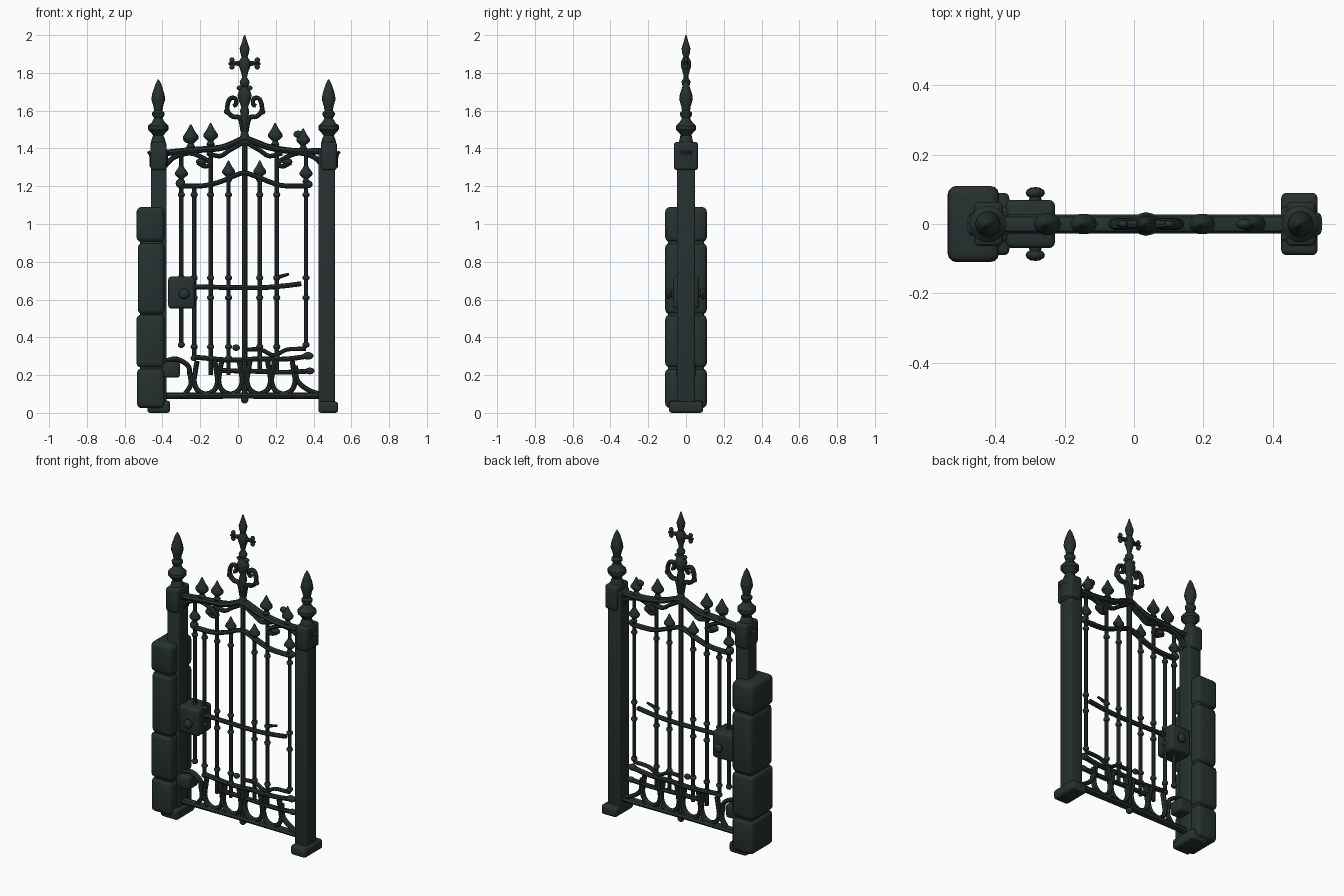
import bpy, bmesh, math
from mathutils import Vector

iron = bpy.data.materials.new("dark_green_iron")
iron.diffuse_color = (0.020, 0.031, 0.029, 1)


def finish(name, bm):
    bmesh.ops.recalc_face_normals(bm, faces=bm.faces)
    me = bpy.data.meshes.new(name)
    bm.to_mesh(me)
    bm.free()
    me.materials.append(iron)
    ob = bpy.data.objects.new(name, me)
    bpy.context.collection.objects.link(ob)
    bpy.ops.object.select_all(action='DESELECT')
    ob.select_set(True)
    bpy.context.view_layer.objects.active = ob
    bpy.ops.object.shade_smooth_by_angle(angle=math.radians(40))
    return ob


def box(name, x0, x1, y, z0, z1, bevel=0.012, y0=None):
    bm = bmesh.new()
    bmesh.ops.create_cube(bm, size=1)
    y0 = -y if y0 is None else y0
    for v in bm.verts:
        v.co = ((x0 + x1) / 2 + v.co.x * (x1 - x0), (y0 + y) / 2 + v.co.y * (y - y0),
                (z0 + z1) / 2 + v.co.z * (z1 - z0))
    bmesh.ops.bevel(bm, geom=bm.edges[:], offset=bevel, segments=3, profile=0.5, affect='EDGES')
    return finish(name, bm)


def skin(bm, rings):
    n = len(rings[0])
    rings = [[bm.verts.new(p) for p in r] for r in rings]
    for a, b in zip(rings, rings[1:]):
        for i in range(n):
            bm.faces.new((a[i], a[(i + 1) % n], b[(i + 1) % n], b[i]))
    bm.faces.new(rings[0])
    bm.faces.new(rings[-1])


def lathe(name, x, profile, n=12, flat=1.0):
    """profile = (radius, z) pairs turned about the vertical line at x"""
    bm = bmesh.new()
    skin(bm, [[(x + r * math.cos(2 * math.pi * i / n), flat * r * math.sin(2 * math.pi * i / n), z)
               for i in range(n)] for r, z in profile])
    return finish(name, bm)


def rod(name, pts, r=0.012, ry=None, tip=None, n=8, steps=6):
    """smooth rod through (x, z) points in the gate plane"""
    ry, tip = ry or r, tip or r
    p = [Vector(q) for q in pts]
    p = [2 * p[0] - p[1]] + p + [2 * p[-1] - p[-2]]
    path = []
    for i in range(1, len(p) - 2):
        a, b, c, d = p[i - 1:i + 3]
        for k in range(steps):
            t = k / steps
            path.append(0.5 * (2 * b + (c - a) * t + (2 * a - 5 * b + 4 * c - d) * t * t
                               + (3 * b - a - 3 * c + d) * t ** 3))
    path.append(p[-2])
    rings = []
    for i, c in enumerate(path):
        d = (path[min(i + 1, len(path) - 1)] - path[max(i - 1, 0)]).normalized()
        f = i / (len(path) - 1)
        s = 1 + (tip / r - 1) * f
        rings.append([(c.x - d.y * r * s * math.cos(w), ry * s * math.sin(w), c.y + d.x * r * s * math.cos(w))
                      for w in (2 * math.pi * k / n for k in range(n))])
    bm = bmesh.new()
    skin(bm, rings)
    return finish(name, bm)


def ball(name, x, z, r, sx=1.0, sy=1.0, sz=1.0, y=0):
    bm = bmesh.new()
    bmesh.ops.create_uvsphere(bm, u_segments=12, v_segments=8, radius=r)
    for v in bm.verts:
        v.co = (x + v.co.x * sx, y + v.co.y * sy, z + v.co.z * sz)
    return finish(name, bm)


# stone pier on the left, four rounded blocks with a thin core
for z0, z1, x0 in ((0.025, 0.235, -0.535), (0.24, 0.52, -0.538), (0.522, 0.90, -0.53), (0.905, 1.09, -0.537)):
    box("pier_block", x0, -0.39, 0.11, z0, z1, 0.025)
box("pier_core", -0.52, -0.40, 0.095, 0.04, 1.06)

# posts, feet and caps
box("left_post", -0.46, -0.378, 0.048, 0.03, 1.40, 0.008)
box("right_post", 0.425, 0.513, 0.048, 0.03, 1.40, 0.008)
box("left_foot", -0.48, -0.36, 0.09, 0, 0.065, 0.015)
box("right_foot", 0.425, 0.53, 0.09, 0, 0.06, 0.015)
for x, side in ((-0.42, "left"), (0.482, "right")):
    box(side + "_post_cap", x - 0.042, x + 0.042, 0.064, 1.285, 1.435, 0.015)
    lathe(side + "_post_finial", x - 0.002, [(0.042, 1.42), (0.035, 1.45), (0.027, 1.468), (0.04, 1.485),
          (0.054, 1.50), (0.054, 1.52), (0.035, 1.538), (0.022, 1.56), (0.032, 1.575), (0.033, 1.588),
          (0.022, 1.60), (0.026, 1.625), (0.037, 1.66), (0.032, 1.69), (0.016, 1.74), (0.003, 1.765)], 14)
    for s in (-1, 1):
        rod(side + "_cap_leaf", [(x + s * 0.035, 1.30), (x + s * 0.04, 1.36), (x + s * 0.055, 1.385)],
            0.012, 0.045, 0.008)

# lock box with knobs, and lower hinge block
box("lock_box", -0.37, -0.228, 0.07, 0.552, 0.722, 0.018)
for s in (-1, 1):
    ball("lock_knob", -0.285, 0.63, 0.028, sy=0.6, y=s * 0.09)
    ball("lock_knob_neck", -0.285, 0.63, 0.018, sy=1.5, y=s * 0.07)
box("lower_hinge", -0.40, -0.307, 0.05, 0.187, 0.272, 0.015)

# arched top rails
rod("top_rail", [(-0.39, 1.375), (-0.25, 1.39), (-0.10, 1.402), (-0.03, 1.425), (0.035, 1.45), (0.10, 1.43),
                 (0.17, 1.405), (0.30, 1.385), (0.45, 1.385)], 0.017, 0.028)
for s, x in ((1, -0.385), (-1, 0.45)):
    rod("top_under_scroll", [(x, 1.31), (x + s * 0.05, 1.355), (x + s * 0.13, 1.375), (x + s * 0.20, 1.35),
                             (x + s * 0.24, 1.32), (x + s * 0.21, 1.305), (x + s * 0.17, 1.325)], 0.014, 0.02, 0.011)
    rod("arch_brace", [(0.035 - s * 0.01, 1.43), (0.035 - s * 0.08, 1.39), (0.035 - s * 0.13, 1.36),
                       (0.035 - s * 0.20, 1.375)], 0.012, 0.018)
    ball("scroll_leaf", x + s * 0.19, 1.33, 0.022, 1.3, 0.9, 0.8)
rod("second_rail", [(-0.305, 1.20), (-0.18, 1.203), (-0.09, 1.225), (-0.02, 1.255), (0.035, 1.27),
                    (0.10, 1.25), (0.17, 1.222), (0.24, 1.203), (0.365, 1.20)], 0.013, 0.02)
ball("second_rail_end", 0.375, 1.21, 0.02)
ball("second_rail_end", -0.305, 1.215, 0.025)

# vertical bars with collars: x, bottom, top
bars = [(-0.30, 0.345, 1.37), (-0.232, 0.28, 1.21), (-0.145, 0.20, 1.41), (-0.05, 0.20, 1.25),
        (0.115, 0.21, 1.25), (0.205, 0.22, 1.40), (0.36, 0.345, 1.38)]
for x, z0, z1 in bars:
    lathe("gate_bar", x, [(0.0115, z0), (0.0115, z1)], 8)
    collars = [1.155, 0.715, 0.61] + ([0.36] if z0 > 0.3 else [0.35, 0.29])
    for zc in collars:
        ball("bar_collar", x, zc, 0.019, sz=0.85)
lathe("centre_bar", 0.035, [(0.015, 0.06), (0.015, 1.45)], 8)
ball("centre_bar_end", 0.035, 0.07, 0.02)

# small spear heads inside the arch
spear = [(0.011, 0), (0.02, 0.015), (0.012, 0.03), (0.034, 0.05), (0.034, 0.062), (0.018, 0.085), (0.003, 0.115)]
for x, z in ((-0.30, 1.21), (-0.05, 1.22), (0.115, 1.22), (0.36, 1.21)):
    lathe("inner_spear", x, [(r, z + h) for r, h in spear], 10, 0.8)

# spear heads along the top rail
for x, z, k in ((-0.25, 1.39, 1.2), (-0.145, 1.405, 1.13), (0.197, 1.405, 1.13), (0.345, 1.385, 1.05)):
    lathe("top_spear", x, [(r * k, z + h * k) for r, h in spear], 10, 0.8)
ball("bent_spear_leaf", 0.318, 1.475, 0.022, 1.1, 0.7, 0.9)
ball("spear_side_leaf", -0.262, 1.45, 0.026, 1.1, 0.8, 0.9)

# central finial with scrolls and leafy cross
cx = 0.035
lathe("centre_finial", cx, [(0.032, 1.43), (0.022, 1.47), (0.016, 1.50), (0.02, 1.56), (0.024, 1.60), (0.018, 1.62),
      (0.03, 1.65), (0.038, 1.68), (0.03, 1.705), (0.015, 1.725), (0.024, 1.74), (0.026, 1.755), (0.013, 1.775),
      (0.018, 1.80), (0.03, 1.835), (0.03, 1.86), (0.016, 1.885), (0.024, 1.91), (0.026, 1.93), (0.014, 1.965),
      (0.003, 2.0)], 12, 0.9)
for s in (-1, 1):
    rod("finial_scroll", [(cx + s * 0.008, 1.49), (cx + s * 0.025, 1.56), (cx + s * 0.065, 1.57),
                          (cx + s * 0.092, 1.605), (cx + s * 0.08, 1.66), (cx + s * 0.05, 1.665),
                          (cx + s * 0.045, 1.635), (cx + s * 0.06, 1.625)], 0.013, 0.018, 0.011)
    ball("scroll_bud", cx + s * 0.095, 1.595, 0.015)
    rod("cross_arm", [(cx, 1.85), (cx + s * 0.05, 1.85), (cx + s * 0.085, 1.848)], 0.016, 0.016, 0.007)
    for dz in (-0.022, 0.022):
        ball("cross_leaf", cx + s * 0.067, 1.85 + dz * 0.8, 0.014, 1, 0.8, 1.1)
    ball("finial_leaf", cx + s * 0.025, 1.72, 0.016, 1.1, 0.8, 0.8)

# middle rail and its broken twig
rod("middle_rail", [(-0.24, 0.668), (-0.05, 0.664), (0.12, 0.663), (0.24, 0.672), (0.335, 0.684)], 0.013, 0.016)
rod("middle_twig", [(0.20, 0.715), (0.235, 0.725), (0.27, 0.735)], 0.012, 0.012, 0.007)

# lower rails with swollen ends
rod("bottom_rail", [(-0.39, 0.09), (0, 0.092), (0.44, 0.09)], 0.017, 0.025)
rod("lower_rail", [(-0.23, 0.295), (-0.05, 0.28), (0.10, 0.285), (0.25, 0.285), (0.385, 0.302)], 0.013, 0.018)
rod("lower_short_rail", [(-0.12, 0.225), (0.10, 0.22), (0.25, 0.215), (0.39, 0.222)], 0.013, 0.016)
rod("lower_arch", [(0.04, 0.335), (0.12, 0.335), (0.19, 0.305), (0.26, 0.335), (0.36, 0.34)], 0.011, 0.014)
ball("lower_rail_end", 0.37, 0.302, 0.02, 1.5)
ball("lower_short_rail_end", 0.38, 0.222, 0.018, 1.4)
ball("lower_stub", -0.01, 0.345, 0.017, 1.2)

# row of hoops standing on the bottom rail
for x in (-0.17, -0.04, 0.11, 0.24):
    w = 0.062
    rod("hoop", [(x - w * 0.75, 0.275), (x - w * 0.9, 0.22), (x - w, 0.165), (x - w * 0.7, 0.12), (x, 0.1),
                 (x + w * 0.7, 0.12), (x + w, 0.165), (x + w * 0.9, 0.22), (x + w * 0.75, 0.275)], 0.0135, 0.018)
for s, x in ((1, -0.385), (-1, 0.435)):
    rod("end_hoop", [(x, 0.275) if s > 0 else (x, 0.10), (x + s * 0.06, 0.285 if s > 0 else 0.12),
                     (x + s * 0.12, 0.25 if s > 0 else 0.17), (x + s * 0.13, 0.20 if s > 0 else 0.25)], 0.013, 0.018)
rod("end_hoop_leg", [(-0.255, 0.21), (-0.25, 0.15), (-0.28, 0.10)], 0.013, 0.018)
